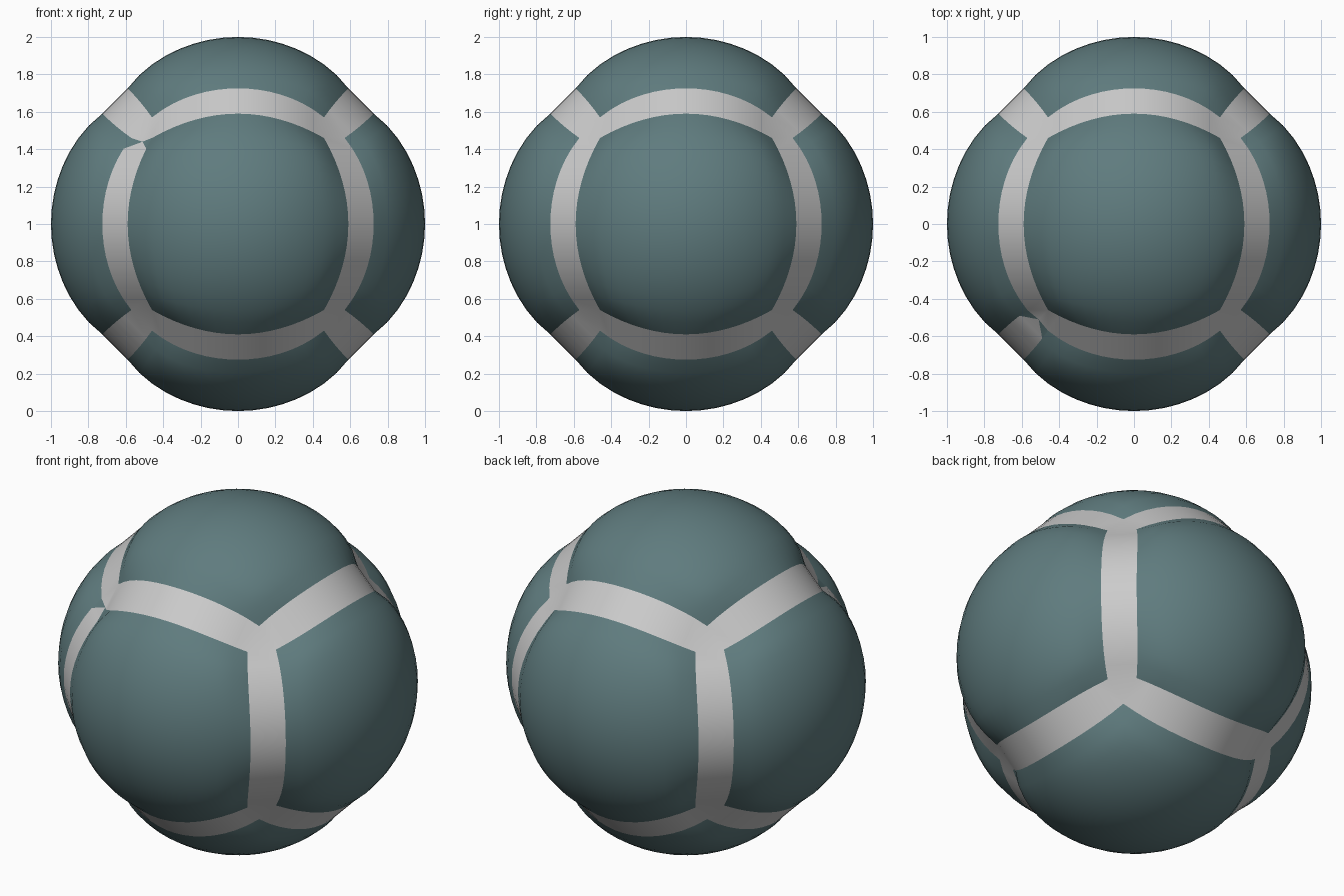
import bpy, bmesh
from math import sqrt
from mathutils import Vector

if "Cube" in bpy.data.objects:
    bpy.data.objects.remove(bpy.data.objects["Cube"])

N = 16                                   # segments along each panel side
CENTRE = Vector((0, 0, 1))

teal = bpy.data.materials.new("teal")
teal.diffuse_color = (0.115, 0.2, 0.21, 1)
teal.use_nodes = True
teal.node_tree.nodes["Principled BSDF"].inputs["Base Color"].default_value = teal.diffuse_color


def surf(u, v):
    """Point on a bulging panel: two sideways offsets and a height."""
    x, y = u * (0.59 - 0.13 * v * v), v * (0.59 - 0.13 * u * u)
    w = u * u * v * v
    z = sqrt((0.935 - 0.07 * w) ** 2 - x * x - y * y)
    bulge = u ** 2 + v ** 2 - w
    rim = u ** 6 + v ** 6 - (u * v) ** 6
    r = 1 - 0.05 * bulge - (0.015 + 0.07 * w) * rim
    return Vector((x, y, z)).normalized() * r


def place(n, sn, a, sa, u, v):
    """Panel point on axis n, with u along axis a and v along the third axis."""
    x, y, z = surf(u, v)
    p = Vector((0, 0, 0))
    p[n], p[a], p[3 - n - a] = sn * z, sa * x, y
    return p


def build(name, polys, mat=None):
    bm = bmesh.new()
    for poly in polys:
        f = bm.faces.new([bm.verts.new(p) for p in poly])
        f.normal_update()
        if f.normal.dot(f.calc_center_median()) < 0:
            f.normal_flip()
        f.smooth = True
    bmesh.ops.remove_doubles(bm, verts=bm.verts, dist=1e-4)
    bmesh.ops.translate(bm, verts=bm.verts, vec=CENTRE)
    me = bpy.data.meshes.new(name)
    bm.to_mesh(me)
    bm.free()
    if mat:
        me.materials.append(mat)
    ob = bpy.data.objects.new(name, me)
    bpy.context.collection.objects.link(ob)
    return ob


ts = [-1 + 2 * i / N for i in range(N + 1)]
steps = list(zip(ts, ts[1:]))

# Six domed panels
names = {(0, 1): "right_panel", (0, -1): "left_panel", (1, 1): "back_panel",
         (1, -1): "front_panel", (2, 1): "top_panel", (2, -1): "bottom_panel"}
for (n, s), name in names.items():
    a = (n + 1) % 3
    build(name, [[place(n, s, a, 1, u, v) for u, v in
                  ((u0, v0), (u1, v0), (u1, v1), (u0, v1))]
                 for u0, u1 in steps for v0, v1 in steps], teal)

# Twelve recessed seam bands; the front left one stops short of the top
bands, patch = [], []
for i, j in ((0, 1), (1, 2), (0, 2)):
    for si in (-1, 1):
        for sj in (-1, 1):
            for t0, t1 in steps:
                if (i, j, si, sj) == (0, 1, -1, -1) and t1 == 1:
                    continue
                bands.append([place(i, si, j, sj, 1, t0), place(j, sj, i, si, 1, t0),
                              place(j, sj, i, si, 1, t1), place(i, si, j, sj, 1, t1)])

# Eight joints where three bands meet
for sx in (-1, 1):
    for sy in (-1, 1):
        for sz in (-1, 1):
            px = place(0, sx, 1, sy, 1, sz)
            py = place(1, sy, 0, sx, 1, sz)
            pz = place(2, sz, 0, sx, 1, sy)
            if (sx, sy, sz) != (-1, -1, 1):
                bands.append([px, py, pz])
                continue
            # Pinched joint: two teal wedges meet between the bands
            c = Vector((-0.51, -0.51, 0.44))
            t = ts[-2]
            qx, qy = place(0, -1, 1, -1, 1, t), place(1, -1, 0, -1, 1, t)
            bands += [[px, c, pz], [pz, c, py], [qx, qy, c]]
            patch += [[px, qx, c], [py, c, qy]]

build("seam_bands", bands)
build("corner_patch", patch, teal)
